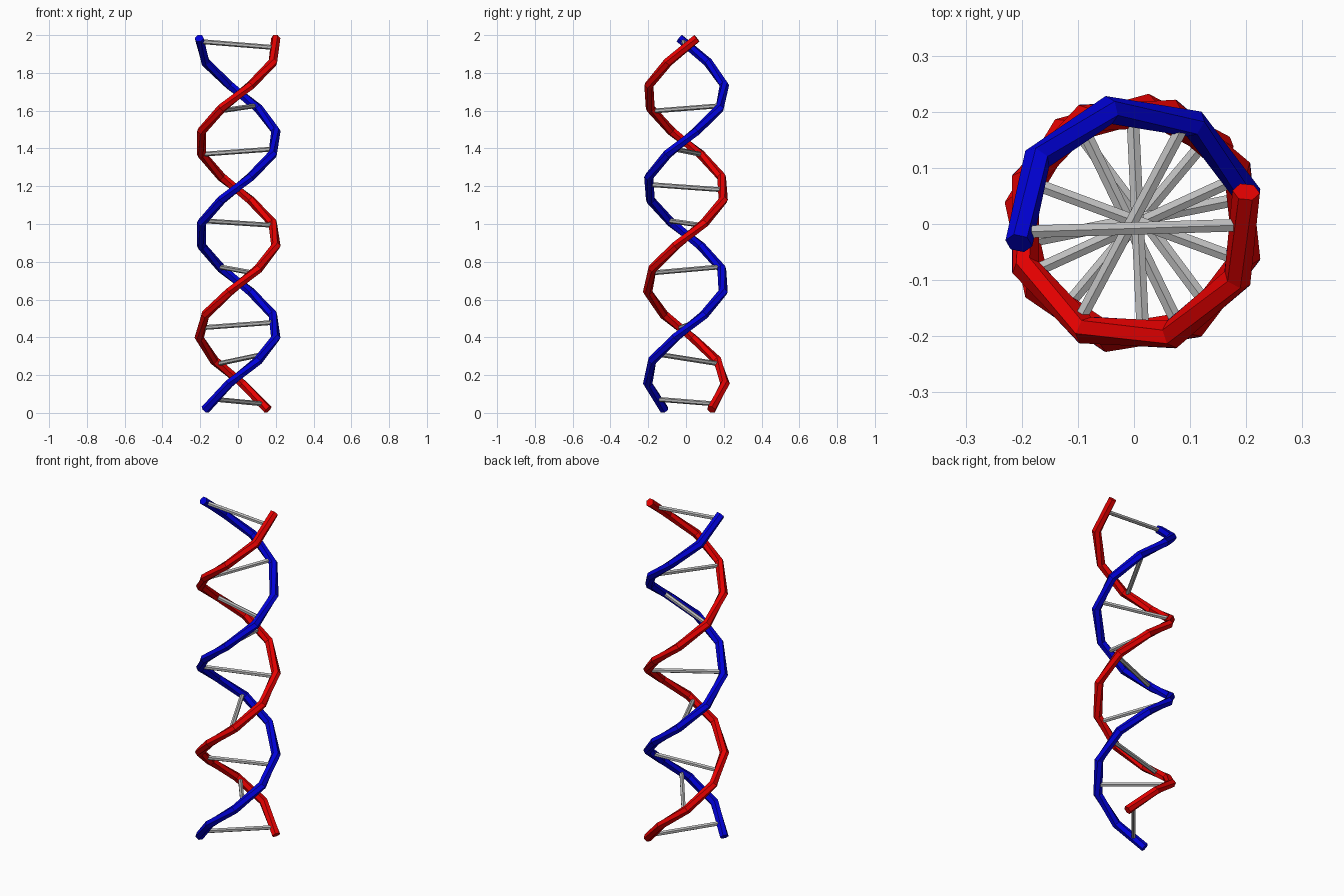
import bpy, bmesh
from math import cos, sin, pi, radians
from mathutils import Vector

if "Cube" in bpy.data.objects:
    bpy.data.objects.remove(bpy.data.objects["Cube"])

R = 0.208            # helix radius
TWIST = 43.5         # degrees per helix step
STEP = 0.1215        # height per helix step


def material(name, rgb):
    m = bpy.data.materials.new(name)
    m.diffuse_color = (*rgb, 1)
    m.use_nodes = True
    m.node_tree.nodes["Principled BSDF"].inputs["Base Color"].default_value = m.diffuse_color
    return m


def tube(name, pts, radius, mat, turn=0.0, sides=6):
    """Sweep a flat-faced polygon along points, mitred at the joints."""
    bm = bmesh.new()
    rings = []
    n = len(pts)
    for i, p in enumerate(pts):
        a = (p - pts[i - 1]).normalized() if i else None
        b = (pts[i + 1] - p).normalized() if i < n - 1 else None
        t = ((a or b) + (b or a)).normalized()
        side = t.cross(Vector((0, 0, 1))).normalized()
        up = side.cross(t)
        miter = 1 / max(0.8, t.dot(a or b))
        angles = [2 * pi * k / sides + turn for k in range(sides)]
        rings.append([bm.verts.new(p + radius * (side * sin(w) * miter + up * cos(w)))
                      for w in angles])
    for r0, r1 in zip(rings, rings[1:]):
        for k in range(sides):
            j = (k + 1) % sides
            bm.faces.new((r0[k], r0[j], r1[j], r1[k]))
    bm.faces.new(rings[0])
    bm.faces.new(rings[-1])
    bmesh.ops.recalc_face_normals(bm, faces=bm.faces)
    me = bpy.data.meshes.new(name)
    bm.to_mesh(me)
    bm.free()
    me.materials.append(mat)
    ob = bpy.data.objects.new(name, me)
    bpy.context.collection.objects.link(ob)


def strand_points(start):
    """Helix points from the bottom end to the top end."""
    pts = []
    for k in range(17):
        w = radians(start + TWIST * k)
        z = 0.017 if k == 0 else min(0.155 + STEP * (k - 1), 1.983)
        pts.append(Vector((R * cos(w), R * sin(w), z)))
    pts[-1].z = 1.983
    return pts


def at_height(pts, z):
    for p, q in zip(pts, pts[1:]):
        if p.z <= z <= q.z:
            return p.lerp(q, (z - p.z) / (q.z - p.z))


# two helical strands
red_pts = strand_points(40)
blue_pts = strand_points(213.5)
tube("red_strand", red_pts, 0.0245, material("red", (0.8, 0.0, 0.0)), pi / 6)
tube("blue_strand", blue_pts, 0.0245, material("blue", (0.0, 0.0, 0.7)), pi / 6)

# tilted rungs joining the strands: (middle height, half tilt)
grey = material("grey", (0.5, 0.5, 0.5))
rungs = [(0.06, 0.012), (0.285, 0.025), (0.465, 0.014), (0.757, 0.016), (1.005, 0.012),
         (1.195, 0.014), (1.383, 0.014), (1.612, 0.014), (1.95, 0.016)]
for i, (z, tilt) in enumerate(rungs):
    ends = [at_height(red_pts, z - tilt), at_height(blue_pts, z + tilt)]
    tube(f"rung_{i + 1}", ends, 0.0128, grey)
